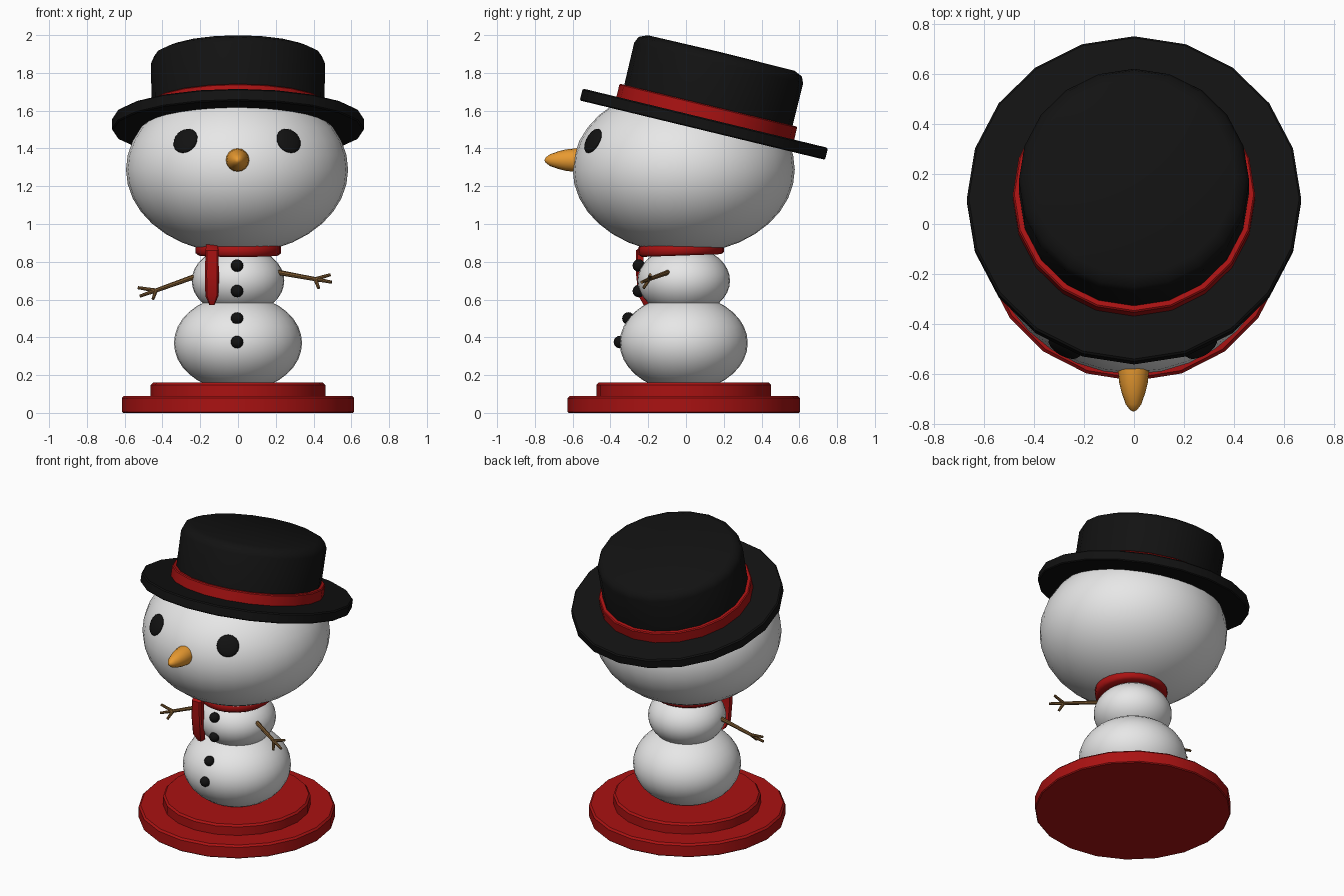
import bpy, bmesh, math
from mathutils import Vector, Matrix

cube = bpy.data.objects.get("Cube")
if cube:
    bpy.data.objects.remove(cube, do_unlink=True)

CY = -0.012  # depth of the body axis


def material(name, rgb):
    m = bpy.data.materials.new(name)
    m.use_nodes = True
    m.diffuse_color = (*rgb, 1)
    m.node_tree.nodes["Principled BSDF"].inputs["Base Color"].default_value = (*rgb, 1)
    return m


SNOW = material("snow white", (0.8, 0.8, 0.8))
RED = material("deep red", (0.4, 0.006, 0.006))
BLACK = material("coal black", (0.006, 0.006, 0.006))
ORANGE = material("carrot orange", (0.8, 0.32, 0.03))
BROWN = material("twig brown", (0.2, 0.1, 0.03))


def finish(bm, name, mat, matrix=Matrix(), angle=40):
    """Turn a bmesh into a smooth-shaded object with sharp edges kept."""
    bmesh.ops.recalc_face_normals(bm, faces=bm.faces)
    mesh = bpy.data.meshes.new(name)
    bm.to_mesh(mesh)
    bm.free()
    mesh.materials.append(mat)
    ob = bpy.data.objects.new(name, mesh)
    ob.matrix_world = matrix
    bpy.context.collection.objects.link(ob)
    bpy.ops.object.select_all(action="DESELECT")
    bpy.context.view_layer.objects.active = ob
    ob.select_set(True)
    bpy.ops.object.shade_smooth_by_angle(angle=math.radians(angle))
    return ob


def lathe(name, profile, mat, matrix=Matrix(), sides=20, angle=40):
    """Spin a profile of (radius, height) points about the local z axis."""
    bm = bmesh.new()
    rings = []
    for r, z in profile:
        rings.append([bm.verts.new((r * math.cos(t), r * math.sin(t), z))
                      for t in (math.tau * i / sides for i in range(sides))])
    for low, high in zip(rings, rings[1:]):
        for i in range(sides):
            j = (i + 1) % sides
            bm.faces.new((low[i], low[j], high[j], high[i]))
    bmesh.ops.remove_doubles(bm, verts=bm.verts, dist=1e-5)
    return finish(bm, name, mat, matrix, angle)


def ball(name, centre, radii, mat, turn=Matrix(), segments=32, rings=18):
    bm = bmesh.new()
    bmesh.ops.create_uvsphere(bm, u_segments=segments, v_segments=rings, radius=1,
                              matrix=turn @ Matrix.Diagonal((*radii, 1)))
    return finish(bm, name, mat, Matrix.Translation(centre), 60)


def twig(name, a, b, r1, r2):
    """Tapered stick between two points."""
    a, b = Vector(a), Vector(b)
    turn = (b - a).to_track_quat("Z", "Y").to_matrix().to_4x4()
    bm = bmesh.new()
    bmesh.ops.create_cone(bm, cap_ends=True, segments=8, radius1=r1, radius2=r2,
                          depth=(b - a).length)
    return finish(bm, name, BROWN, Matrix.Translation((a + b) / 2) @ turn)


def disc(name, radius, bottom, top):
    """Base step with a softened upper rim."""
    b = 0.012
    lathe(name, [(0, bottom), (radius - b / 2, bottom), (radius, bottom + b / 2),
                 (radius, top - b), (radius - b, top), (0, top)],
          RED, Matrix.Translation((0, CY, 0)))


# Stand
disc("base_lower", 0.615, 0, 0.09)
disc("base_upper", 0.462, 0.08, 0.16)

# Snow body
HEAD, HEAD_R = Vector((-0.005, CY, 1.288)), (0.588, 0.588, 0.445)
ball("lower_body", (0, CY, 0.37), (0.339, 0.339, 0.255), SNOW)
ball("middle_body", (0, CY, 0.70), (0.245, 0.245, 0.183), SNOW)
ball("head", HEAD, HEAD_R, SNOW)

# Coal buttons
for i, (y, z) in enumerate([(-0.25, 0.78), (-0.25, 0.645), (-0.305, 0.50), (-0.35, 0.375)]):
    ball(f"button_{i + 1}", (-0.005, y, z), (0.033, 0.033, 0.033), BLACK, segments=12, rings=8)

# Eyes: flattened balls lying on the head surface
for side, name in ((1, "left_eye"), (-1, "right_eye")):
    x, z = side * 0.273, 0.152
    y = -HEAD_R[1] * math.sqrt(1 - (x / HEAD_R[0]) ** 2 - (z / HEAD_R[2]) ** 2)
    normal = Vector((x / HEAD_R[0] ** 2, y / HEAD_R[1] ** 2, z / HEAD_R[2] ** 2))
    turn = normal.to_track_quat("Z", "Y").to_matrix().to_4x4()
    ball(name, HEAD + Vector((x, y, z)), (0.071, 0.071, 0.02), BLACK, turn, 16, 10)

# Carrot nose pointing forward
lathe("nose", [(0.063, 0), (0.062, 0.08), (0.057, 0.13), (0.047, 0.17), (0.031, 0.215),
               (0.014, 0.238), (0, 0.245)], ORANGE,
      Matrix.Translation((-0.002, -0.505, 1.338)) @ Matrix.Rotation(math.pi / 2, 4, "X"), 16, 60)

# Tilted hat
hat = Matrix.Translation((0, 0.087, 1.497)) @ Matrix.Rotation(math.radians(-13.6), 4, "X")
lathe("hat_brim", [(0, 0), (0.662, 0), (0.668, 0.006), (0.668, 0.058), (0.660, 0.065), (0, 0.065)],
      BLACK, hat)
lathe("hat_crown", [(0.458, 0.06), (0.46, 0.365), (0.445, 0.4), (0.4, 0.42), (0, 0.424)],
      BLACK, hat, angle=50)
lathe("hat_band", [(0.45, 0.06), (0.484, 0.06), (0.484, 0.13), (0.478, 0.136), (0.45, 0.136)],
      RED, hat)

# Scarf ring round the neck
lathe("scarf_ring", [(0.15, -0.032), (0.21, -0.032), (0.226, -0.02), (0.226, 0.02),
                     (0.21, 0.032), (0.15, 0.032), (0.15, -0.032)], RED,
      Matrix.Translation((0.002, -0.025, 0.865)) @ Matrix.Rotation(math.radians(2), 4, "X"), 28, 60)

# Scarf tail: a strip hanging down the chest, tapering at its end
bm = bmesh.new()
previous = None
for y, z, half in [(-0.225, 0.892, 0.03), (-0.265, 0.86, 0.034), (-0.265, 0.74, 0.037),
                   (-0.252, 0.62, 0.035), (-0.225, 0.572, 0.014)]:
    ring = [bm.verts.new((-0.138 + sx * half, y + dy, z))
            for sx, dy in ((-1, 0.008), (-0.75, 0), (0.75, 0), (1, 0.008), (1, 0.04), (-1, 0.04))]
    if previous:
        for i in range(6):
            j = (i + 1) % 6
            bm.faces.new((previous[i], previous[j], ring[j], ring[i]))
    else:
        bm.faces.new(ring)
    previous = ring
bm.faces.new(previous)
finish(bm, "scarf_tail", RED)

# Twig arms: root, fork, then three finger tips
arms = {
    "left": [(0.19, -0.085, 0.748), (0.41, -0.195, 0.708),
             (0.495, -0.235, 0.692), (0.49, -0.19, 0.732), (0.427, -0.225, 0.66)],
    "right": [(-0.2, -0.045, 0.732), (-0.435, -0.09, 0.648),
              (-0.52, -0.105, 0.618), (-0.53, -0.08, 0.663), (-0.45, -0.13, 0.603)],
}
for side, (root, fork, *tips) in arms.items():
    twig(f"{side}_arm", root, fork, 0.014, 0.011)
    for i, tip in enumerate(tips):
        twig(f"{side}_finger_{i + 1}", fork, tip, 0.011, 0.008)
